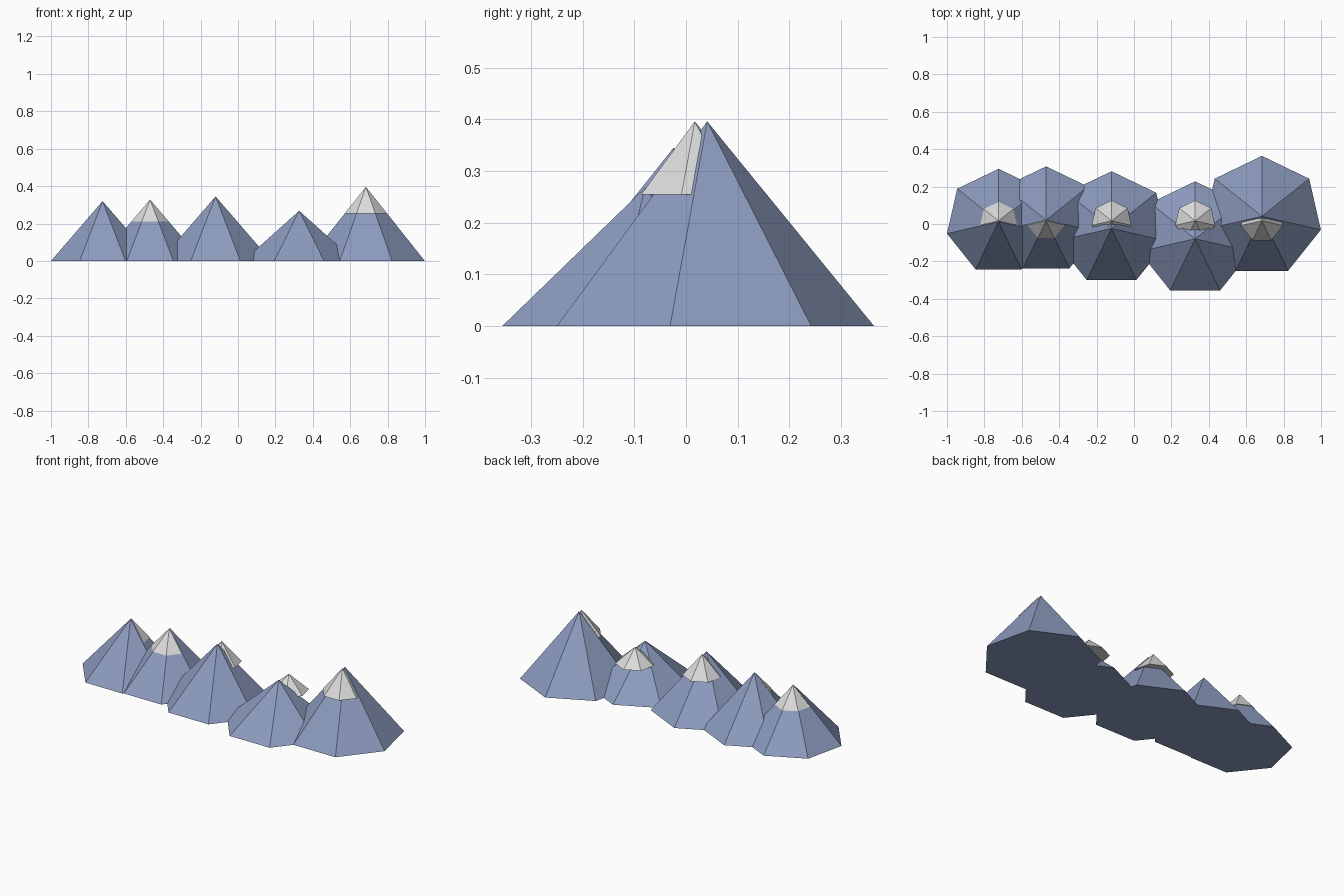
import bpy
import math

if "Cube" in bpy.data.objects:
    bpy.data.objects.remove(bpy.data.objects["Cube"])

SIDES = 7
CAP_SCALE = 0.357   # snow cap size relative to its mountain
CAP_Y = 0.017       # all snow caps sit on one line


def material(name, srgb):
    mat = bpy.data.materials.new(name)
    lin = [((c / 255 + 0.055) / 1.055) ** 2.4 for c in srgb]
    mat.diffuse_color = (*lin, 1)
    mat.use_nodes = True
    mat.node_tree.nodes["Principled BSDF"].inputs["Base Color"].default_value = mat.diffuse_color
    return mat


rock = material("slate_blue_rock", (140, 155, 190))
snow = material("pale_snow", (220, 220, 220))


def peak(name, x, y, base_z, radius, height, mat):
    """Seven-sided closed cone with one corner pointing back (+y)."""
    bpy.ops.mesh.primitive_cone_add(vertices=SIDES, radius1=radius, radius2=0, depth=height,
                                    location=(x, y, base_z + height / 2))
    obj = bpy.context.object
    obj.name = name
    # make sure a corner faces straight back
    ring = [v.co for v in obj.data.vertices if v.co.z < 0]
    if not any(abs(c.x) < 1e-4 and c.y > 0 for c in ring):
        obj.rotation_euler.z = math.pi / 2 - math.atan2(ring[0].y, ring[0].x)
    obj.data.materials.append(mat)
    return obj


# x, y, radius, height of each mountain, left to right
mountains = [
    (-0.724, 0.012, 0.283, 0.320),
    (-0.470, 0.021, 0.287, 0.328),
    (-0.120, -0.024, 0.306, 0.345),
    (0.327, -0.079, 0.307, 0.268),
    (0.684, 0.041, 0.323, 0.396),
]

for i, (x, y, r, h) in enumerate(mountains, 1):
    peak(f"mountain_{i}", x, y, 0, r, h, rock)
    # snow cap: smaller copy of the mountain sharing its summit height
    peak(f"snow_cap_{i}", x, CAP_Y, h * (1 - CAP_SCALE), r * CAP_SCALE, h * CAP_SCALE, snow)
